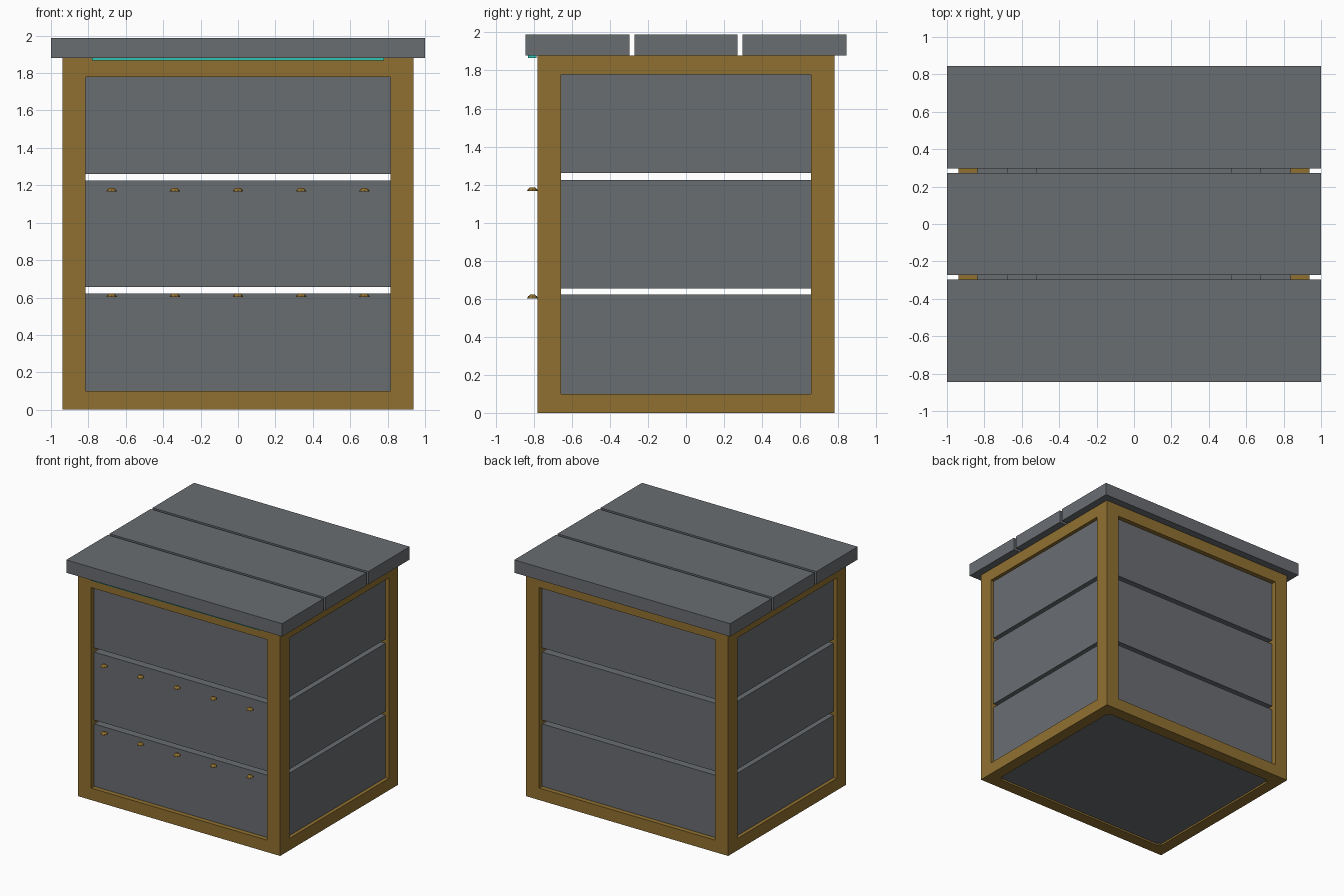
import bpy, bmesh, math
from mathutils import Matrix

if "Cube" in bpy.data.objects:
    bpy.data.objects.remove(bpy.data.objects["Cube"])


def material(name, rgb):
    m = bpy.data.materials.new(name)
    m.diffuse_color = (*rgb, 1)
    m.use_nodes = True
    m.node_tree.nodes["Principled BSDF"].inputs["Base Color"].default_value = m.diffuse_color
    return m


BROWN = material("brown_wood", (0.28, 0.163, 0.03))
SLATE = material("dark_slate", (0.144, 0.153, 0.167))
TEAL = material("teal_glow", (0.03, 0.55, 0.45))


def finish(name, bm, mat):
    me = bpy.data.meshes.new(name)
    bm.to_mesh(me)
    bm.free()
    ob = bpy.data.objects.new(name, me)
    bpy.context.collection.objects.link(ob)
    me.materials.append(mat)
    return ob


def box(name, x0, x1, y0, y1, z0, z1, mat=SLATE):
    bm = bmesh.new()
    bmesh.ops.create_cube(bm, size=1)
    bmesh.ops.scale(bm, verts=bm.verts, vec=(x1 - x0, y1 - y0, z1 - z0))
    bmesh.ops.translate(bm, verts=bm.verts,
                        vec=((x0 + x1) / 2, (y0 + y1) / 2, (z0 + z1) / 2))
    return finish(name, bm, mat)


def side_box(name, axis, s, inner, outer, half, z0, z1, mat=SLATE):
    """Box on side s of an axis, spanning +-half along the other axis."""
    a, b = sorted((s * inner, s * outer))
    if axis == "x":
        return box(name, a, b, -half, half, z0, z1, mat)
    return box(name, -half, half, a, b, z0, z1, mat)


X, Y, H = 0.937, 0.78, 1.88      # frame half sizes and height
POST, BEAM = 0.122, 0.10

# Corner posts
for sx in (-1, 1):
    for sy in (-1, 1):
        xs = sorted((sx * X, sx * (X - POST)))
        ys = sorted((sy * Y, sy * (Y - POST)))
        box("corner_post", *xs, *ys, 0, H, BROWN)

# Rails and slatted walls
slats = ((0.10, 0.622), (0.655, 1.225), (1.26, 1.78))
for s in (-1, 1):
    for z in (0, H - BEAM):
        side_box("long_rail", "y", s, Y - BEAM, Y, X - POST, z, z + BEAM, BROWN)
        side_box("short_rail", "x", s, X - BEAM, X, Y - POST, z, z + BEAM, BROWN)
    for z0, z1 in slats:
        side_box("long_wall_slat", "y", s, Y - POST, Y - 0.04, X - POST, z0, z1)
        side_box("side_wall_slat", "x", s, 0.68, X - 0.03, Y - POST, z0, z1)
    # Cleat beneath the lid boards
    side_box("lid_cleat", "x", s, 0.52, 0.68, 0.66, 1.80, H)

# Floor panel
box("floor_panel", -0.837, 0.837, -0.68, 0.68, 0.015, BEAM)

# Lid boards
for y0, y1 in ((-0.845, -0.297), (-0.272, 0.272), (0.297, 0.845)):
    box("lid_board", -1, 1, y0, y1, H, 1.988)

# Glowing strip under the front overhang
box("light_strip", -0.78, 0.78, -0.83, -0.785, 1.866, 1.882, TEAL)

# Two rows of small domed studs
for z in (0.602, 1.166):
    for i in range(-2, 3):
        bm = bmesh.new()
        for r1, r2, h0, h1 in ((0.029, 0.024, 0, 0.01), (0.024, 0.012, 0.01, 0.02)):
            bmesh.ops.create_cone(bm, cap_ends=True, segments=8, radius1=r1,
                                  radius2=r2, depth=h1 - h0,
                                  matrix=Matrix.Translation((i * 0.338, -0.807, z + (h0 + h1) / 2)))
        finish("domed_stud", bm, BROWN)
